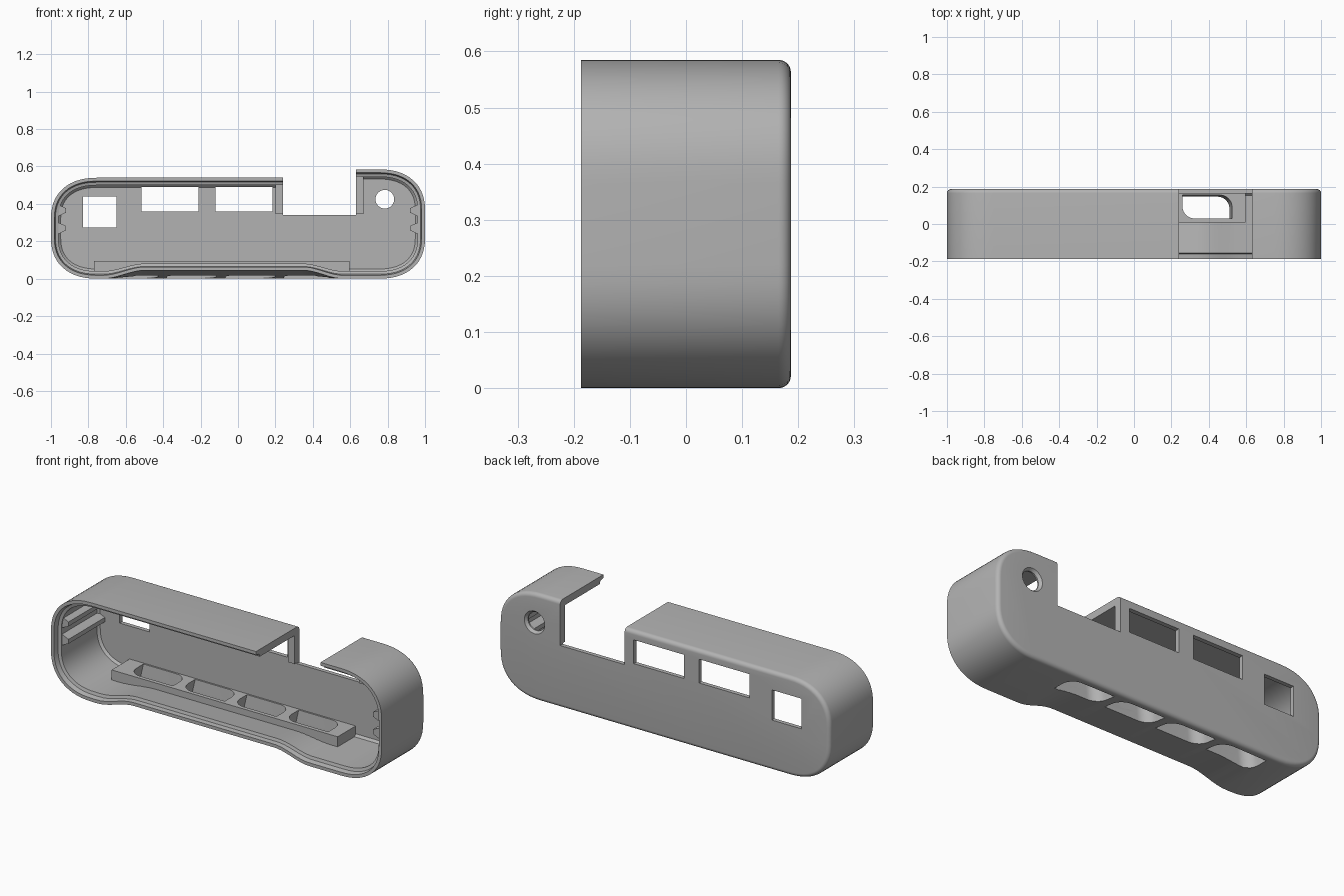
import bpy, bmesh, math
from mathutils import Vector

cube = bpy.data.objects.get("Cube")
if cube:
    bpy.data.objects.remove(cube, do_unlink=True)

grey = bpy.data.materials.new("matte_grey")
grey.use_nodes = True
grey.diffuse_color = (0.45, 0.45, 0.45, 1)
grey.node_tree.nodes["Principled BSDF"].inputs["Base Color"].default_value = grey.diffuse_color

FRONT, BACK = -0.187, 0.187


def finish(name, bm):
    bmesh.ops.recalc_face_normals(bm, faces=bm.faces)
    mesh = bpy.data.meshes.new(name)
    bm.to_mesh(mesh)
    bm.free()
    mesh.materials.append(grey)
    ob = bpy.data.objects.new(name, mesh)
    bpy.context.collection.objects.link(ob)
    return ob


def loft(bm, rings):
    """Skin a list of closed rings and cap both ends."""
    rows = [[bm.verts.new(p) for p in ring] for ring in rings]
    n = len(rows[0])
    for a, b in zip(rows, rows[1:]):
        for i in range(n):
            j = (i + 1) % n
            bm.faces.new((a[i], a[j], b[j], b[i]))
    bm.faces.new(rows[0])
    bm.faces.new(rows[-1])


def box(bm, x0, x1, y0, y1, z0, z1):
    ring = [(x0, y0), (x1, y0), (x1, y1), (x0, y1)]
    loft(bm, [[(x, y, z) for x, y in ring] for z in (z0, z1)])


def activate(ob):
    bpy.ops.object.select_all(action='DESELECT')
    ob.select_set(True)
    bpy.context.view_layer.objects.active = ob


def cut(ob, cutter):
    mod = ob.modifiers.new("cut", 'BOOLEAN')
    mod.operation = 'DIFFERENCE'
    mod.solver = 'EXACT'
    mod.object = cutter
    activate(ob)
    bpy.ops.object.modifier_apply(modifier=mod.name)


def smooth(t):
    t = min(1, max(0, t))
    return t * t * (3 - 2 * t)


# Outer outline: soft corners, with the left end standing taller
def corner(cx, cz, sx, sz, start):
    pts = []
    for k in range(15):
        a = math.radians(start + 90 * k / 14)
        c, s = abs(math.cos(a)) ** 0.87, abs(math.sin(a)) ** 0.87
        pts.append(Vector((cx + sx * 0.25 * c, cz + sz * 0.22 * s)))
    return pts


outline = corner(-0.75, 0.22, -1, -1, 180)
outline += [Vector((-0.73 + 1.46 * k / 48, 0)) for k in range(49)]
outline += corner(0.75, 0.22, 1, -1, 270)
outline += corner(0.75, 0.365, 1, 1, 0)
outline += [Vector(p) for p in ((0.6, 0.585), (0.3, 0.54))]
outline += corner(-0.75, 0.32, -1, 1, 90)


def section(y, inset):
    """Outline moved inwards, with the underside rising towards the front."""
    pts = []
    for i, p in enumerate(outline):
        t = (outline[(i + 1) % len(outline)] - outline[i - 1]).normalized()
        x, z = p.x - t.y * inset, p.y + t.x * inset
        if abs(x) < 0.74 and z < 0.2:
            rise = smooth((x + 0.72) / 0.22) * smooth((0.56 - x) / 0.21)
            z += 0.045 * rise * max(0, 0.165 - y) / 0.352
        pts.append((x, y, z))
    return pts


# Shell: inner cavity, stepped rim, outer wall and rounded back edge
profile = [(0.164, 0.052), (0.152, 0.04), (-0.155, 0.04), (-0.16, 0.024),
           (FRONT, 0.018), (FRONT, 0)]
for k in range(7):
    a = math.radians(15 * k)
    profile.append((0.165 + 0.022 * math.sin(a), 0.022 * (1 - math.cos(a))))
bm = bmesh.new()
loft(bm, [section(y, inset) for y, inset in profile])
shell = finish("shell", bm)

# Back wall openings and the deep notch in the top
bm = bmesh.new()
for x0, x1, z0, z1 in ((-0.83, -0.65, 0.275, 0.44), (-0.515, -0.21, 0.36, 0.49),
                       (-0.12, 0.185, 0.36, 0.49)):
    box(bm, x0, x1, 0.1, 0.25, z0, z1)
box(bm, 0.24, 0.63, -0.3, 0.3, 0.34, 0.8)
loft(bm, [[(0.785 + r * math.cos(math.tau * k / 32), y, 0.425 + r * math.sin(math.tau * k / 32))
           for k in range(32)] for y, r in ((0.1, 0.05), (0.172, 0.05), (0.2, 0.072))])
openings = finish("opening_cutter", bm)
cut(shell, openings)


# Floor vents: two opposite corners are rounded
def vent_ring(cx, shift, z):
    hw, y0, y1, r = 0.133, 0.025, 0.15, 0.065
    pts = [(cx + hw, y0)]
    for k in range(9):
        a = math.radians(90 * k / 8)
        pts.append((cx + hw - r + r * math.cos(a), y1 - r + r * math.sin(a)))
    pts.append((cx - hw, y1))
    for k in range(9):
        a = math.radians(180 + 90 * k / 8)
        pts.append((cx - hw + r + r * math.cos(a), y0 + r + r * math.sin(a)))
    return [(x + shift, y + shift * 0.6, z) for x, y in pts]


bm = bmesh.new()
for i in range(4):
    cx = -0.555 + 0.313 * i
    loft(bm, [vent_ring(cx, -0.01, -0.05), vent_ring(cx, -0.005, 0.02), vent_ring(cx, 0.012, 0.12)])
vents = finish("vent_cutter", bm)

# Raised block around the vents
bm = bmesh.new()
box(bm, -0.77, 0.597, 0.008, 0.17, 0.03, 0.095)
block = finish("vent_block", bm)
for ob in (shell, block):
    cut(ob, vents)

# Upright ribs beside the notch
bm = bmesh.new()
box(bm, 0.2, 0.24, 0.145, 0.175, 0.345, 0.51)
box(bm, 0.63, 0.67, 0.145, 0.175, 0.345, 0.555)
ribs = finish("notch_ribs", bm)

# Paired guide rails on both end walls
bm = bmesh.new()
for side in (-1, 1):
    for z in (0.27, 0.365):
        ring = [(0.975, z - 0.032), (0.955, z - 0.028), (0.92, z - 0.012),
                (0.92, z + 0.012), (0.955, z + 0.028), (0.975, z + 0.032)]
        loft(bm, [[(side * x, y, h) for x, h in ring] for y in (-0.15, 0.17)])
rails = finish("guide_rails", bm)

for cutter in (openings, vents):
    bpy.data.objects.remove(cutter, do_unlink=True)
for ob in (shell, block, ribs, rails):
    activate(ob)
    bpy.ops.object.shade_smooth_by_angle(angle=math.radians(30))
